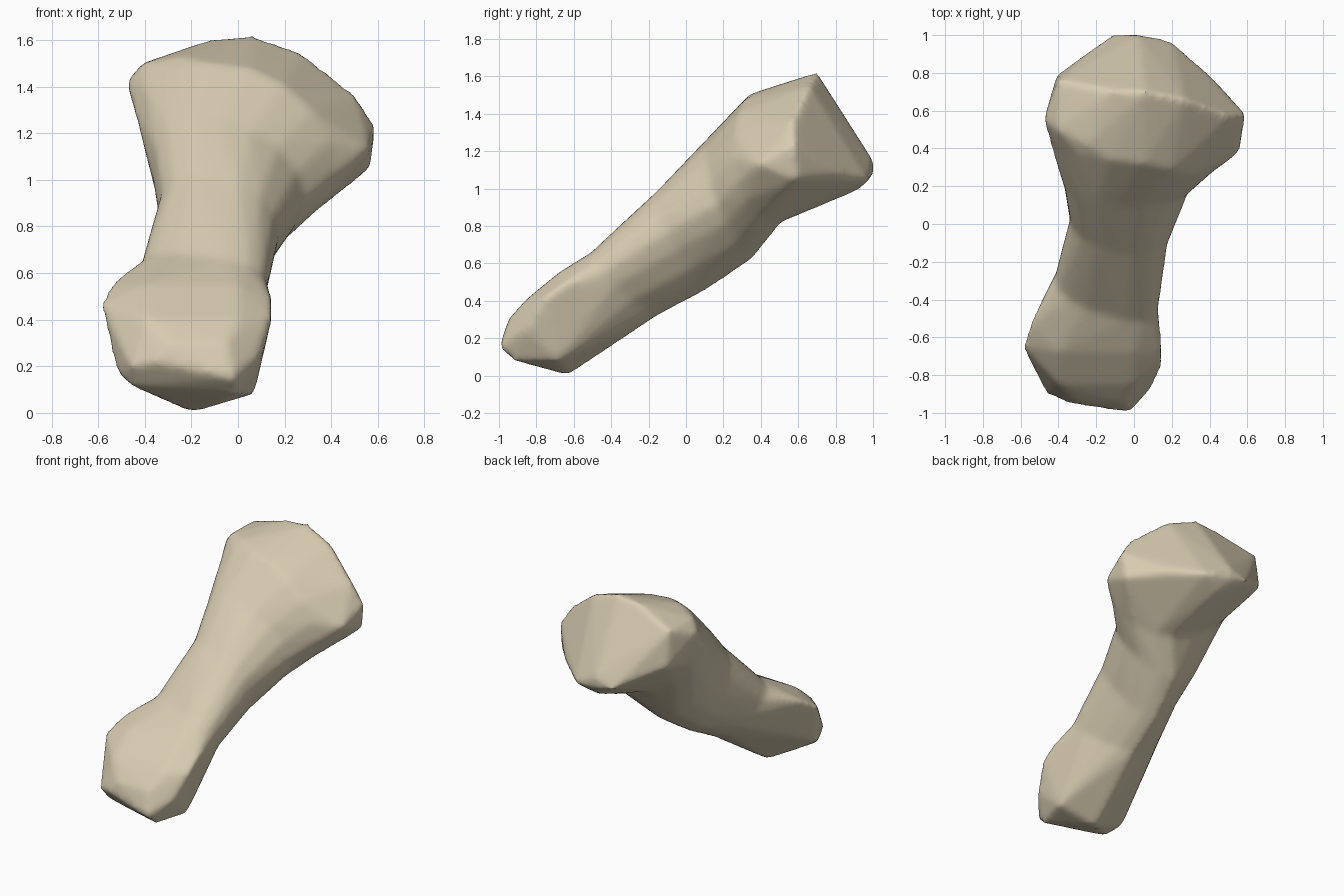
import bpy, bmesh, math
from mathutils import Vector

cube = bpy.data.objects.get("Cube")
if cube:
    bpy.data.objects.remove(cube)

# Shaft sections from the lower neck to the upper neck,
# each given by its top, right-hand (+x), bottom and left-hand (-x) points
SHAFT = [
    ((-.15, -.48, .66), (.13, -.45, .55), (-.12, -.15, .32), (-.42, -.28, .62)),
    ((-.1, -.15, .99), (.18, -.1, .77), (-.1, .1, .45), (-.34, .02, .88)),
    ((-.08, .1, 1.25), (.29, .17, .92), (-.05, .35, .62), (-.37, .2, 1.04)),
    ((.05, .32, 1.48), (.42, .28, 1.03), (.1, .51, .82), (-.44, .42, 1.28)),
]

# Corners of the lower knuckle
KNUCKLE = [
    (-.59, -.65, .47), (-.55, -.53, .55), (-.52, -.75, .17), (-.45, -.83, .11),
    (-.46, -.9, .2), (-.35, -.95, .22), (-.02, -1, .15), (0, -.92, .08),
    (-.05, -.95, .3), (-.3, -.94, .3), (.1, -.86, .25), (.15, -.75, .42),
    (.15, -.67, .48), (.07, -.68, .08), (-.2, -.63, 0), (-.4, -.68, .55),
    (0, -.68, .55), (0, -.85, .41), (-.4, -.85, .41),
]

# Corners of the upper head: ridge, right tip, left side, back edge
HEAD = [
    (-.4, .76, 1.5), (-.12, .7, 1.6), (.06, .7, 1.62), (.27, .66, 1.55),
    (.51, .57, 1.36), (.59, .58, 1.23), (.57, .59, 1.05), (.56, .38, 1.13),
    (-.25, .42, 1.53), (-.48, .55, 1.42), (-.41, .5, 1.5), (-.41, .79, 1.25),
    (.2, .97, 1.05), (.02, 1, 1.07), (-.12, 1, 1.1), (.02, 1, 1.15),
    (.05, .92, .99), (.4, .79, 1.08),
]
SIDES = 16


def section_points(section):
    top, right, bottom, left = map(Vector, section)
    middle = (top + right + bottom + left) / 4
    points = []
    for i in range(SIDES):
        angle = 2 * math.pi * i / SIDES
        c, s = math.cos(angle), math.sin(angle)
        side = right if c > 0 else left
        end = top if s > 0 else bottom
        # Full above, narrowing to a keel below on the right
        power = 1.25 if c > 0 > s else 1
        points.append(middle + (side - middle) * abs(c) ** power
                      + (end - middle) * abs(s) ** power)
    return points


def add_hull(bm, points):
    verts = [bm.verts.new(p) for p in points]
    hull = bmesh.ops.convex_hull(bm, input=verts)
    spare = {v for v in hull["geom_interior"] + hull["geom_unused"]
             if isinstance(v, bmesh.types.BMVert)}
    bmesh.ops.delete(bm, geom=list(spare), context="VERTS")


# Build the knuckle, the shaft pieces and the head as rounded solids
bm = bmesh.new()
rings = [section_points(s) for s in SHAFT]
add_hull(bm, KNUCKLE + rings[0])
for lower, upper in zip(rings, rings[1:]):
    add_hull(bm, lower + upper)
add_hull(bm, rings[-1] + HEAD)
bmesh.ops.recalc_face_normals(bm, faces=bm.faces)
mesh = bpy.data.meshes.new("bone")
bm.to_mesh(mesh)
bm.free()
bone = bpy.data.objects.new("bone", mesh)
bpy.context.collection.objects.link(bone)

# Fuse the solids into one skin and soften the joins
fuse = bone.modifiers.new("fuse", "REMESH")
fuse.mode = "VOXEL"
fuse.voxel_size = .02
fuse.use_smooth_shade = True
soften = bone.modifiers.new("soften", "SMOOTH")
soften.factor = .5
soften.iterations = 8

# Bone colour
color = (.68, .6, .44, 1)
mat = bpy.data.materials.new("pale_bone")
mat.use_nodes = True
mat.diffuse_color = color
mat.node_tree.nodes["Principled BSDF"].inputs["Base Color"].default_value = color
mesh.materials.append(mat)
